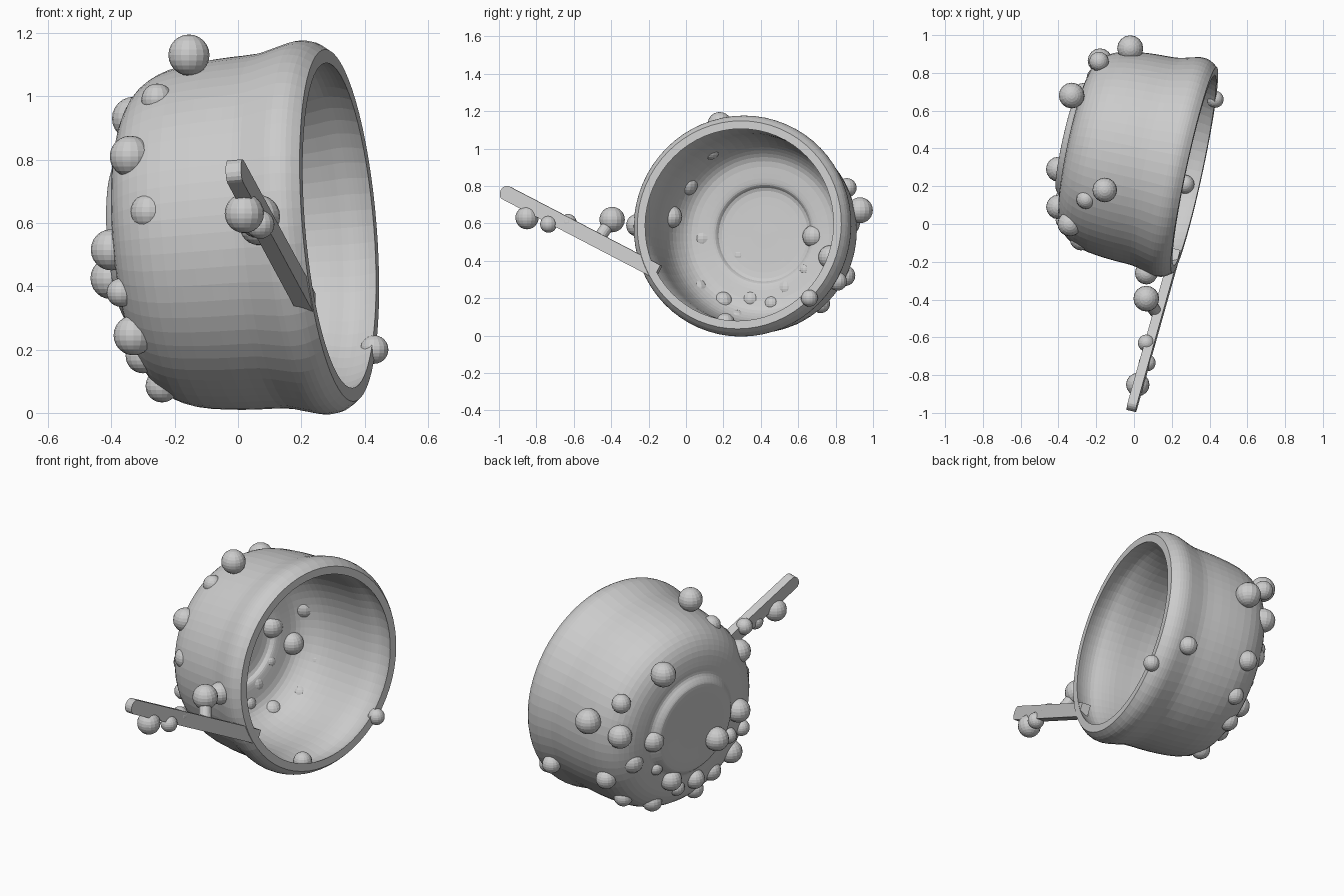
import bpy, bmesh, math
from mathutils import Vector, Matrix

if "Cube" in bpy.data.objects:
    bpy.data.objects.remove(bpy.data.objects["Cube"])

grey = bpy.data.materials.new("plain_grey")
grey.diffuse_color = (0.6, 0.6, 0.6, 1)
grey.use_nodes = True
grey.node_tree.nodes["Principled BSDF"].inputs["Base Color"].default_value = grey.diffuse_color

RIM = Vector((0.32, 0.285, 0.592))                 # centre of the bowl opening
AXIS = Vector((0.974, -0.21, 0.081)).normalized()  # direction the bowl opens


def finish(name, bm):
    bmesh.ops.recalc_face_normals(bm, faces=bm.faces)
    mesh = bpy.data.meshes.new(name)
    bm.to_mesh(mesh)
    bm.free()
    mesh.materials.append(grey)
    ob = bpy.data.objects.new(name, mesh)
    bpy.context.collection.objects.link(ob)
    return ob


def smooth_path(pts, n=4):
    """Catmull-Rom curve through 2D points."""
    p = [Vector(q) for q in pts]
    p = [p[0]] + p + [p[-1]]
    out = []
    for a, b, c, d in zip(p, p[1:], p[2:], p[3:]):
        for i in range(n):
            t = i / n
            out.append(0.5 * (2 * b + (c - a) * t + (2 * a - 5 * b + 4 * c - d) * t * t
                              + (3 * b - a - 3 * c + d) * t ** 3))
    return out + [p[-1]]


# Bowl: (radius, depth behind the rim), outer shell then inner shell
outer = [(0, 0.70), (0.12, 0.70), (0.235, 0.70), (0.265, 0.69), (0.295, 0.665), (0.34, 0.66),
         (0.42, 0.64), (0.49, 0.59), (0.535, 0.50), (0.555, 0.36), (0.562, 0.22),
         (0.578, 0.15), (0.592, 0.09), (0.585, 0.04), (0.558, 0.0)]
inner = [(0.515, 0.0), (0.53, 0.04), (0.535, 0.09), (0.52, 0.15), (0.51, 0.22), (0.505, 0.36),
         (0.485, 0.48), (0.445, 0.555), (0.39, 0.60), (0.30, 0.615), (0.265, 0.625),
         (0.235, 0.65), (0.12, 0.655), (0, 0.655)]
profile = smooth_path(outer, 3) + smooth_path(inner, 3)
bm = bmesh.new()
verts = [bm.verts.new((max(q.x, 0), 0, -q.y)) for q in profile]
edges = [bm.edges.new(e) for e in zip(verts, verts[1:])]
bmesh.ops.spin(bm, geom=verts + edges, cent=(0, 0, 0), axis=(0, 0, 1),
               angle=math.tau, steps=64, use_duplicate=False)
bmesh.ops.remove_doubles(bm, verts=bm.verts, dist=0.0005)
bowl_frame = Matrix.Translation(RIM) @ AXIS.to_track_quat('Z', 'Y').to_matrix().to_4x4()
bmesh.ops.transform(bm, matrix=bowl_frame, verts=bm.verts)
finish("bowl", bm)

# Handle: flat bar with a rounded far end, lying in the plane of the rim
tip, root = Vector((-0.015, -0.985, 0.775)), Vector((0.22, -0.15, 0.34))
along = (root - tip).normalized()
side = AXIS.cross(along).normalized()
thick = along.cross(side)
length, half = (root - tip).length, 0.039
outline = [(length, -half), (length, half)]
for i in range(9):
    a = math.pi * i / 8
    outline.append((0.03 - 0.03 * math.sin(a), half * math.cos(a)))
bm = bmesh.new()
face = bm.faces.new([bm.verts.new(tip + along * u + side * v - thick * 0.025) for u, v in outline])
ext = bmesh.ops.extrude_face_region(bm, geom=[face])
bmesh.ops.translate(bm, vec=thick * 0.05,
                    verts=[v for v in ext["geom"] if isinstance(v, bmesh.types.BMVert)])
finish("handle", bm)

# Knob post between the handle and its ball
lo, hi = Vector((0.115, -0.465, 0.52)), Vector((0.065, -0.395, 0.62))
bm = bmesh.new()
bmesh.ops.create_cone(bm, cap_ends=True, segments=16, radius1=0.033, radius2=0.033,
                      depth=(hi - lo).length)
bmesh.ops.transform(bm, verts=bm.verts, matrix=Matrix.Translation((lo + hi) / 2)
                    @ (hi - lo).to_track_quat('Z', 'Y').to_matrix().to_4x4())
finish("knob_post", bm)


def ball(name, x, y, z, r):
    b = bmesh.new()
    bmesh.ops.create_uvsphere(b, u_segments=16, v_segments=12, radius=r)
    bmesh.ops.translate(b, vec=(x, y, z), verts=b.verts)
    finish(name, b)


# Balls along the handle
for x, y, z, r in [(0.065, -0.395, 0.62, 0.068), (0.02, -0.85, 0.63, 0.062),
                   (0.07, -0.735, 0.595, 0.045), (0.065, -0.63, 0.605, 0.045),
                   (0.065, -0.26, 0.59, 0.06)]:
    ball("handle_ball", x, y, z, r)

# Balls set in the side wall
for x, y, z, r in [(-0.155, 0.18, 1.13, 0.065), (-0.255, 0.13, 0.99, 0.05),
                   (-0.34, 0.0, 0.81, 0.065), (-0.28, -0.08, 0.635, 0.06),
                   (-0.02, 0.93, 0.67, 0.069), (-0.185, 0.86, 0.79, 0.052),
                   (-0.18, 0.865, 0.6, 0.065), (-0.19, 0.77, 0.42, 0.062),
                   (-0.08, 0.85, 0.32, 0.055), (0.43, 0.66, 0.2, 0.045),
                   (0.30, 0.81, 0.29, 0.05), (-0.10, 0.72, 0.17, 0.05),
                   (0.27, 0.21, 0.07, 0.05)]:
    ball("wall_ball", x, y, z, r)

# Balls set in the base and its lower edge
for x, y, z, r in [(-0.40, 0.09, 0.515, 0.065), (-0.40, 0.29, 0.425, 0.066),
                   (-0.37, 0.02, 0.38, 0.045), (-0.33, 0.06, 0.245, 0.063),
                   (-0.37, 0.14, 0.38, 0.045), (-0.33, 0.68, 0.93, 0.068),
                   (-0.265, 0.685, 0.53, 0.062), (-0.28, 0.54, 0.25, 0.06),
                   (-0.30, 0.35, 0.19, 0.055), (-0.25, 0.64, 0.35, 0.04),
                   (-0.18, 0.57, 0.11, 0.055), (-0.26, 0.46, 0.17, 0.045),
                   (-0.30, 0.20, 0.18, 0.055), (-0.24, 0.27, 0.085, 0.052)]:
    ball("base_ball", x, y, z, r)
